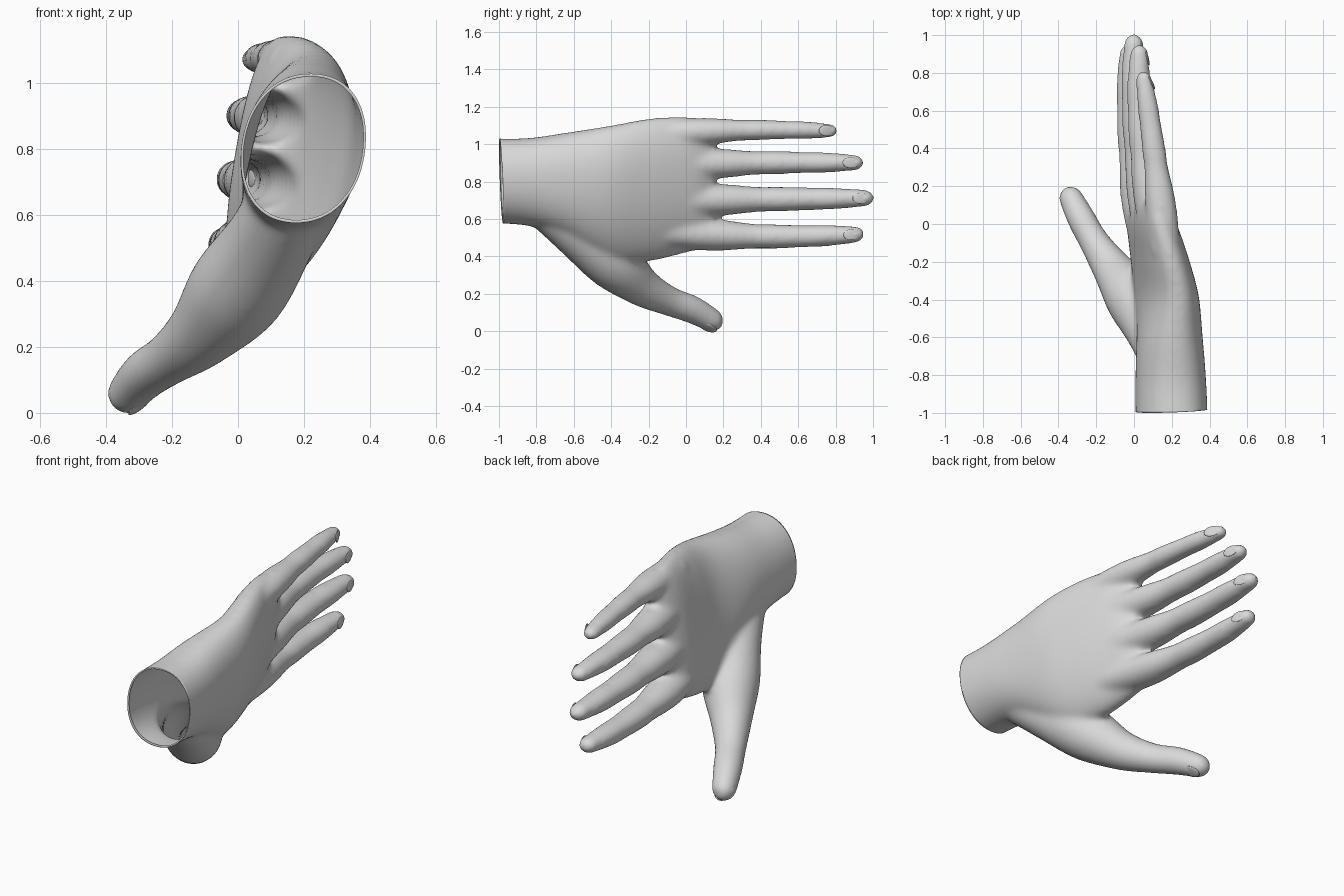
import bpy, bmesh, math
from mathutils import Vector, Matrix

if "Cube" in bpy.data.objects:
    bpy.data.objects.remove(bpy.data.objects["Cube"])

skin = bpy.data.materials.new("light_grey")
skin.diffuse_color = (0.7, 0.7, 0.7, 1)
skin.use_nodes = True
skin.node_tree.nodes["Principled BSDF"].inputs["Base Color"].default_value = skin.diffuse_color


def spline(points, steps):
    """Catmull-Rom samples through tuples of any length."""
    pts = [Vector(p) for p in points]
    pts = [2 * pts[0] - pts[1]] + pts + [2 * pts[-1] - pts[-2]]
    out = []
    for a, b, c, d in zip(pts, pts[1:], pts[2:], pts[3:]):
        for i in range(steps):
            t = i / steps
            out.append(0.5 * (2 * b + (c - a) * t + (2 * a - 5 * b + 4 * c - d) * t * t
                              + (3 * b - a - 3 * c + d) * t ** 3))
    return out + [pts[-2]]


def loft(bm, rings):
    """Closed skin over a row of rings."""
    rows = [[bm.verts.new(p) for p in ring] for ring in rings]
    n = len(rows[0])
    for r, s in zip(rows, rows[1:]):
        for i in range(n):
            j = (i + 1) % n
            bm.faces.new((r[i], r[j], s[j], s[i]))
    bm.faces.new(rows[0][::-1])
    bm.faces.new(rows[-1])


def tube(bm, points, depth=1.0, steps=6, n=24):
    """Limb along (x, y, z, radius) points, with a domed end."""
    samples = spline(points, steps)
    centres = [Vector(s[:3]) for s in samples]
    tip = centres[-1]
    dome = points[-2][3]
    # extra samples close to the tip keep the dome round
    last, direction = centres[-2], (tip - centres[-2])
    radii = [s[3] for s in samples]
    extra = [0.4, 0.7, 0.88, 0.97]
    centres[-1:] = [last + direction * e for e in extra] + [tip]
    radii[-1:] = [radii[-2] + (radii[-1] - radii[-2]) * e for e in extra] + [radii[-1]]
    rings = []
    for i, (c, r) in enumerate(zip(centres, radii)):
        a, b = centres[max(i - 1, 0)], centres[min(i + 1, len(centres) - 1)]
        t = (b - a).normalized()
        u = t.cross(Vector((1, 0, 0))).normalized()
        v = t.cross(u) * depth
        d = (tip - c).length
        if d < dome:
            r *= max(0.06, math.sqrt(max(0, 1 - (1 - d / dome) ** 2)))
        rings.append([c + r * (u * math.cos(k) + v * math.sin(k))
                      for k in (2 * math.pi * j / n for j in range(n))])
    loft(bm, rings)


def nail(name, centre, along, out, size):
    """Thin oval plate lying on a finger end."""
    y = along.normalized()
    x = (out - y * out.dot(y)).normalized()
    z = x.cross(y)
    rot = Matrix((x, y, z)).transposed().to_4x4()
    bm = bmesh.new()
    bmesh.ops.create_uvsphere(bm, u_segments=20, v_segments=12, radius=1)
    bm.transform(Matrix.Translation(centre) @ rot @ Matrix.Diagonal((*size, 1)))
    add_object(name, bm)


def add_object(name, bm):
    bmesh.ops.recalc_face_normals(bm, faces=bm.faces)
    mesh = bpy.data.meshes.new(name)
    for f in bm.faces:
        f.smooth = True
    bm.to_mesh(mesh)
    bm.free()
    mesh.materials.append(skin)
    ob = bpy.data.objects.new(name, mesh)
    bpy.context.collection.objects.link(ob)
    return ob


body = bmesh.new()

# Wrist and palm: y, centre x, centre z, half thickness, half width, lean, cupping
palm = [(-1.06, .20, .805, .190, .226, .10, 0),
        (-.85, .195, .798, .186, .234, .10, 0),
        (-.65, .19, .785, .175, .275, .10, 0),
        (-.40, .18, .735, .150, .365, .20, .02),
        (-.20, .145, .755, .133, .382, .19, .02),
        (-.02, .105, .78, .115, .367, .17, .02),
        (.08, .09, .787, .088, .347, .15, .02),
        (.155, .08, .79, .045, .32, .14, .01)]
rings = []
for y, cx, cz, hx, hz, lean, cup in spline(palm, 5):
    ring = []
    for k in range(48):
        a = 2 * math.pi * k / 48
        c, s = math.cos(a), math.sin(a)
        w = math.copysign(abs(s) ** .92, s)
        q = math.copysign(abs(c) ** .92, c)
        ring.append(Vector((cx + hx * q + lean * hz * w - cup * w * w, y, cz + hz * w)))
    rings.append(ring)
loft(body, rings)

# Fingers: tip y, radius, z and x at knuckle, middle and tip
fingers = {"index": (.957, .077, (.535, .507, .520), (.085, -.008, -.025)),
           "middle": (1.009, .078, (.70, .705, .712), (.125, .022, 0)),
           "ring": (.953, .074, (.885, .90, .90), (.160, .049, .030)),
           "little": (.814, .065, (1.055, 1.075, 1.07), (.17, .113, .045))}
girth = [(0, 1.05), (.2, 1.12), (.33, 1.05), (.46, .87), (.56, .86),
         (.70, .78), (.80, .76), (.92, .63), (1, .55)]


def bend(v, t):
    return (v[0] * 2 * (t - .5) * (t - 1) + v[1] * 4 * t * (1 - t)
            + v[2] * 2 * t * (t - .5))


for name, (tip, radius, zs, xs) in fingers.items():
    path = [(bend(xs, t), -.15 + t * (tip + .15), bend(zs, t), radius * g) for t, g in girth]
    tube(body, path, depth=1.15)
    end, near = Vector(path[-1][:3]), Vector(path[-2][:3])
    centre = near.lerp(end, .2) + Vector((path[-2][3] * .91, 0, 0))
    nail(name + "_nail", centre, end - near + Vector((-.026, 0, 0)), Vector((1, 0, 0)),
         (.007, .046, .030))

# Thumb
thumb = [(.18, -.78, .69, .12), (.095, -.575, .52, .135), (-.005, -.39, .37, .15),
         (-.113, -.24, .24, .108), (-.21, -.095, .163, .081), (-.28, .03, .117, .076),
         (-.33, .13, .063, .066), (-.360, .190, .024, .060)]
tube(body, thumb)
out = Vector((.5, -.1, -.85)).normalized()
nail("thumb_nail", Vector((-.328, .125, .067)) + out * .056, Vector((-.36, .8, -.40)), out,
     (.008, .050, .036))

# Blend all limbs into one soft skin
rough = add_object("rough_hand", body)
remesh = rough.modifiers.new("blend", 'REMESH')
remesh.mode = 'VOXEL'
remesh.voxel_size = .012
soften = rough.modifiers.new("soften", 'SMOOTH')
soften.factor = .5
soften.iterations = 28
bpy.context.view_layer.update()
blended = rough.evaluated_get(bpy.context.evaluated_depsgraph_get())
skin_mesh = bpy.data.meshes.new_from_object(blended)
bm = bmesh.new()
bm.from_mesh(skin_mesh)
bpy.data.objects.remove(rough)

# Open wrist, cut slightly askew, with a thin lip turned inwards
bmesh.ops.bisect_plane(bm, geom=bm.verts[:] + bm.edges[:] + bm.faces[:],
                       plane_co=(.2, -.988, .805), plane_no=(-.04, 1, .044), clear_inner=True)
rim = [e for e in bm.edges if e.is_boundary]
lip = bmesh.ops.extrude_edge_only(bm, edges=rim)
for v in lip["geom"]:
    if isinstance(v, bmesh.types.BMVert):
        v.co = v.co.lerp(Vector((.2, v.co.y, .805)), .04) + Vector((0, .006, 0))
add_object("hand", bm)
